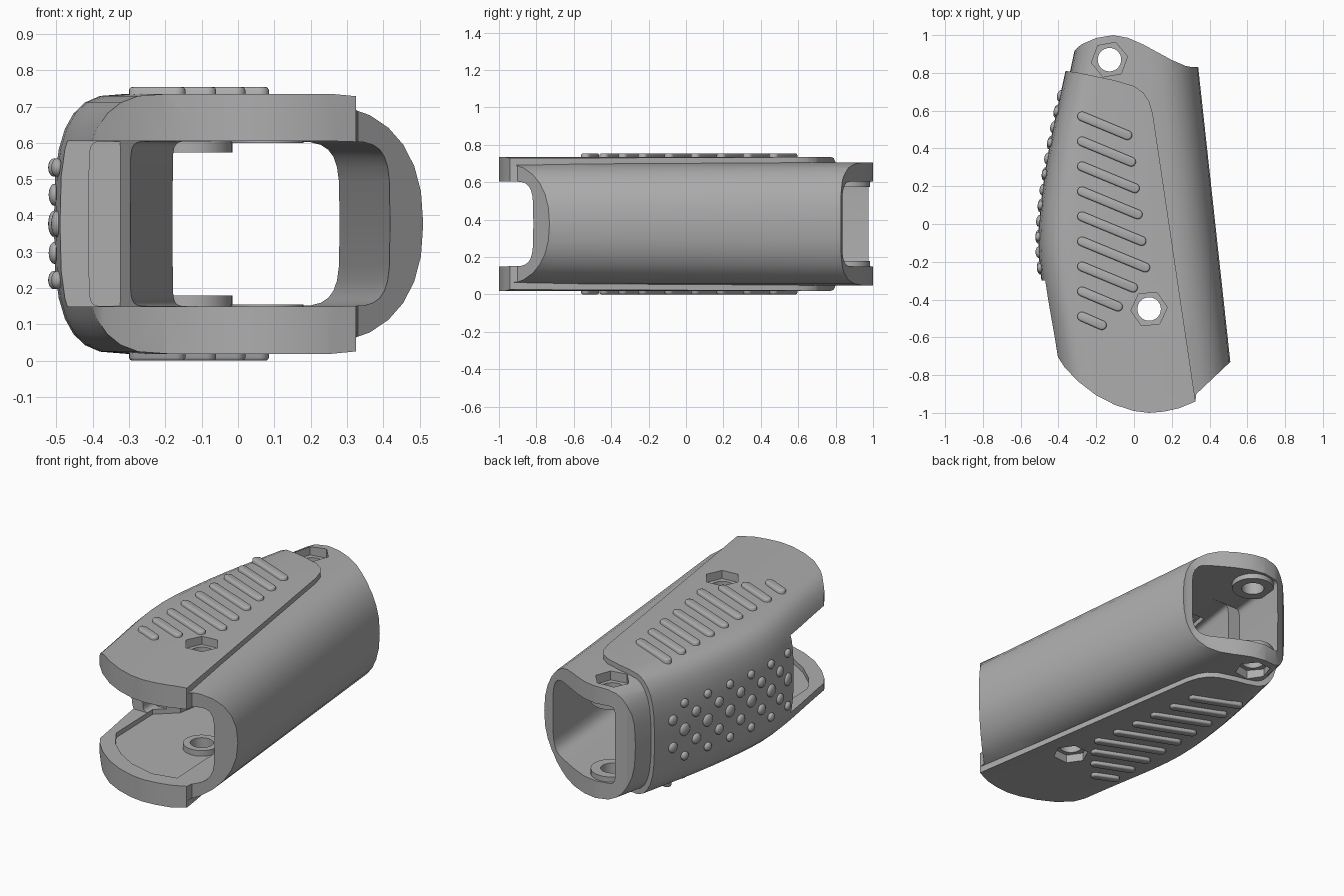
import bpy, bmesh
from math import sin, cos, pi, radians, atan2, hypot
from mathutils import Matrix, Vector

if "Cube" in bpy.data.objects:
    bpy.data.objects.remove(bpy.data.objects["Cube"])

MID = 0.377  # height of the horizontal symmetry plane

grey = bpy.data.materials.new("matte grey")
grey.use_nodes = True
grey.diffuse_color = (0.42, 0.42, 0.42, 1)
grey.node_tree.nodes["Principled BSDF"].inputs["Base Color"].default_value = (0.42, 0.42, 0.42, 1)


def make(name, bm):
    bmesh.ops.recalc_face_normals(bm, faces=bm.faces)
    mesh = bpy.data.meshes.new(name)
    bm.to_mesh(mesh)
    bm.free()
    mesh.materials.append(grey)
    obj = bpy.data.objects.new(name, mesh)
    bpy.context.collection.objects.link(obj)
    return obj


def section(left, right, half, a_left, a_right, p_left, p_right, n=14):
    """Closed loop of (x, z): one rounded end on each side."""
    pts = []
    for i in range(2 * n + 2):
        on_right = i <= n
        t = -pi / 2 + pi * (i if on_right else i - 1) / n
        c, s = abs(cos(t)), sin(t)
        a, p = (a_right, p_right) if on_right else (a_left, p_left)
        dx = a * c ** (2 / p)
        z = MID + half * abs(s) ** (2 / p) * (1 if s > 0 else -1)
        pts.append((right - a + dx if on_right else left + a - dx, z))
    return pts


def loft(name, stations):
    bm = bmesh.new()
    rings = [[bm.verts.new((x, y, z)) for x, z in pts] for y, pts in stations]
    n = len(rings[0])
    for r, s in zip(rings, rings[1:]):
        for i in range(n):
            j = (i + 1) % n
            bm.faces.new((r[i], r[j], s[j], s[i]))
    bm.faces.new(rings[0])
    bm.faces.new(rings[-1])
    bmesh.ops.remove_doubles(bm, verts=bm.verts, dist=0.0002)
    return make(name, bm)


def prism(name, outline, z0, z1):
    bm = bmesh.new()
    face = bm.faces.new([bm.verts.new((x, y, z0)) for x, y in outline])
    top = bmesh.ops.extrude_face_region(bm, geom=[face])["geom"]
    bmesh.ops.translate(bm, verts=[v for v in top if isinstance(v, bmesh.types.BMVert)], vec=(0, 0, z1 - z0))
    return make(name, bm)


def disc(name, centre, radius, z0, z1, sides=40, turn=0):
    ring = [(centre[0] + radius * cos(turn + 2 * pi * i / sides),
             centre[1] + radius * sin(turn + 2 * pi * i / sides)) for i in range(sides)]
    return prism(name, ring, z0, z1)


def boolean(obj, tool, operation):
    mod = obj.modifiers.new("cut", 'BOOLEAN')
    mod.operation, mod.object, mod.solver = operation, tool, 'EXACT'
    mesh = bpy.data.meshes.new_from_object(obj.evaluated_get(bpy.context.evaluated_depsgraph_get()))
    obj.modifiers.clear()
    obj.data = mesh
    bpy.data.objects.remove(tool)


def smooth(obj, angle=30):
    bpy.ops.object.select_all(action='DESELECT')
    obj.select_set(True)
    bpy.context.view_layer.objects.active = obj
    bpy.ops.object.shade_smooth_by_angle(angle=radians(angle))


def spline(keys, y):
    """Smooth interpolation through (y, x) keys."""
    for i in range(len(keys) - 1):
        (y0, x0), (y1, x1) = keys[i], keys[i + 1]
        if y <= y1 or i == len(keys) - 2:
            ya, xa = keys[max(i - 1, 0)]
            yb, xb = keys[min(i + 2, len(keys) - 1)]
            m0, m1 = (x1 - xa) / (y1 - ya), (xb - x0) / (yb - y0)
            h = y1 - y0
            t = (y - y0) / h
            return ((2*t**3 - 3*t*t + 1) * x0 + (t**3 - 2*t*t + t) * h * m0
                    + (3*t*t - 2*t**3) * x1 + (t**3 - t*t) * h * m1)


SIDE = [(-1.2, -0.35), (-0.66, -0.43), (-0.3, -0.49), (-0.1, -0.507),
        (0.1, -0.494), (0.4, -0.45), (0.8, -0.365), (1.2, -0.28)]


def left_x(y):
    return spline(SIDE, y)


def right_x(y):
    return 0.51 - 0.109 * (y + 0.73)


# Hollow sleeve body and raised grip panel
ys = [-1.2 + 0.1 * i for i in range(25)]
sleeve = loft("sleeve", [(y, section(left_x(y) + 0.025, right_x(y), 0.328, 0.18,
                                     0.29 - 0.03 * y, 3, 2.3)) for y in ys])
panel = loft("panel", [(y, section(left_x(y), right_x(y) + 0.03, 0.358, 0.2,
                                   0.31, 3, 2.3)) for y in ys])
seam = [(-0.7, 0.79), (-0.36, 0.81), (-0.3, 0.802), (-0.1, 0.76), (0, 0.73), (0.05, 0.695),
        (0.08, 0.65), (0.1, 0.58), (0.372, -1.25), (-0.7, -1.25)]
boolean(panel, prism("seam_cutter", seam, -1, 2), 'INTERSECT')
boolean(sleeve, panel, 'UNION')

# Trim both ends to the curved plan outline
back = [(-0.7, 0.7), (-0.33, 0.905), (-0.28, 0.95), (-0.2, 0.985), (-0.11, 1), (-0.03, 0.985),
        (0.05, 0.95), (0.2, 0.868), (0.27, 0.838), (0.31, 0.83), (0.7, 0.828)]
front = [(0.7, -0.55), (0.51, -0.73), (0.33, -0.9), (0.325, -0.94), (0.24, -0.975), (0.16, -0.993),
         (0.08, -1), (0, -0.99), (-0.1, -0.958), (-0.2, -0.907), (-0.3, -0.83), (-0.37, -0.755),
         (-0.43, -0.66), (-0.7, -0.2)]
boolean(sleeve, prism("outline_cutter", back + front, -1, 2), 'INTERSECT')

# Through cavity, open on the front side, with a stepped inner wall
steps = [(-1.2, -0.9), (-0.3, -0.9), (-0.299, -0.41), (-0.2, -0.41), (-0.199, -0.3),
         (0.6, -0.18), (0.601, -0.26), (1.2, -0.2)]
cavity = loft("cavity_cutter", [(y, section(x, 0.35 - 0.084 * y, 0.2275, 0.12, 0.16, 12, 4.5))
                                for y, x in steps])
boolean(sleeve, cavity, 'DIFFERENCE')
recess = [(-0.37, -0.6), (-0.3, -0.71), (-0.2, -0.8), (-0.08, -0.87), (0.08, -0.91), (0.22, -0.88),
          (0.17, 0.4), (-0.17, 0.4), (-0.27, -0.15), (-0.38, -0.25)]
boolean(sleeve, prism("recess_cutter", recess, MID - 0.255, MID + 0.255), 'DIFFERENCE')

# Bolt holes with inner bosses and outer hex pockets
HOLES = [((0.08, -0.45), 0.1, 0.222, 0.27, 0.31, 5), ((-0.13, 0.87), 0.115, 0.197, 0.24, 0.275, 10)]
for centre, boss_r, inner, outer, pocket, turn in HOLES:
    for side in (-1, 1):
        z0, z1 = sorted((MID + side * inner, MID + side * outer))
        boolean(sleeve, disc("boss", centre, boss_r, z0, z1), 'UNION')
        z0, z1 = sorted((MID + side * pocket, MID + side * 0.5))
        boolean(sleeve, disc("hex_cutter", centre, 0.097, z0, z1, 6, radians(turn)), 'DIFFERENCE')
    boolean(sleeve, disc("hole_cutter", centre, 0.062, -1, 2), 'DIFFERENCE')
smooth(sleeve)


# Slanted grip ridges on the top and bottom
def add_ridge(bm, start, end, z):
    sx, sy = start
    ex, ey = end
    a = atan2(ey - sy, ex - sx)
    length, r = hypot(ex - sx, ey - sy), 0.025
    rings = []
    for rad, h in ((r, -0.03), (r, 0.009), (r * 0.85, 0.015), (r * 0.6, 0.017)):
        ring = []
        for i in range(18):
            t = pi / 2 + pi * (i if i < 9 else i - 1) / 8
            p = Vector((rad * cos(t) + (0 if i < 9 else length), rad * sin(t), 0))
            p.rotate(Matrix.Rotation(a, 3, 'Z'))
            ring.append(bm.verts.new((sx + p.x, sy + p.y, MID + z * (0.36 + h))))
        rings.append(ring)
    for lo, hi in zip(rings, rings[1:]):
        for i in range(18):
            j = (i + 1) % 18
            bm.faces.new((lo[i], lo[j], hi[j], hi[i]))
    bm.faces.new(rings[-1])
    bm.faces.new(rings[0])


bm = bmesh.new()
lengths = [0.25, 0.27, 0.29, 0.305, 0.325, 0.345, 0.28, 0.2, 0.115]
for i, run in enumerate(lengths):
    y = 0.57 - 0.1325 * i
    for z in (-1, 1):
        add_ridge(bm, (-0.275, y), (-0.285 + run, y - 0.4 * run), z)
smooth(make("grip_ridges", bm), 50)

# Staggered round studs on the side of the grip
bm = bmesh.new()
for i in range(12):
    y = 0.68 - 0.083 * i
    slope = (left_x(y + 0.01) - left_x(y - 0.01)) / 0.02
    for dz in ((-0.155, 0, 0.155) if i % 2 else (-0.08, 0.08)):
        r = 0.036 - 0.07 * abs(dz)
        place = (Matrix.Translation((left_x(y), y, MID + dz))
                 @ Matrix.Rotation(-atan2(slope, 1), 4, 'Z')
                 @ Matrix.Diagonal((0.016, r, r, 1)))
        bmesh.ops.create_uvsphere(bm, u_segments=16, v_segments=10, radius=1, matrix=place)
smooth(make("grip_studs", bm), 60)
